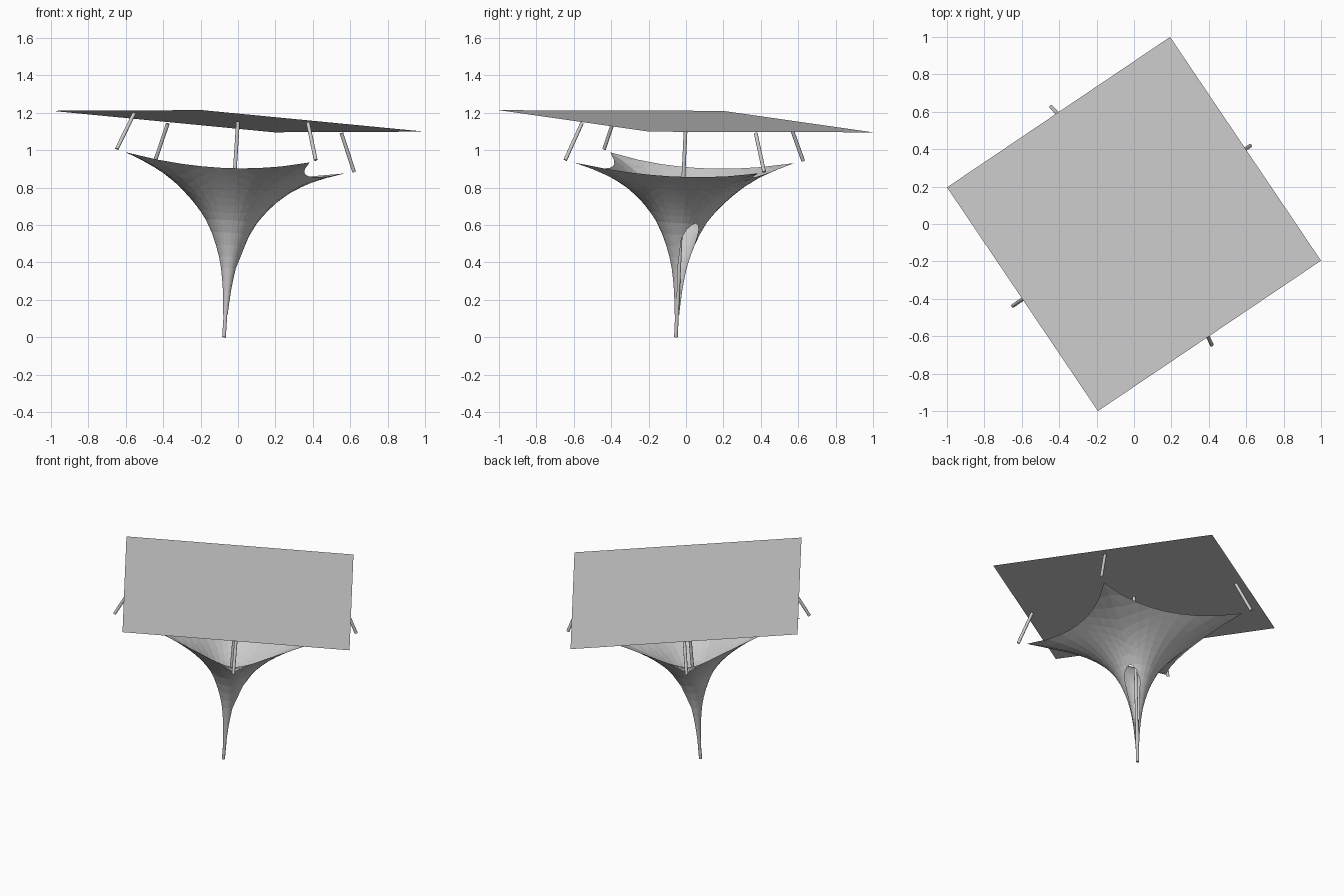
import bpy, bmesh, math
from mathutils import Vector, Matrix

if "Cube" in bpy.data.objects:
    bpy.data.objects.remove(bpy.data.objects["Cube"])

# Everything is built upright, then leaned along the mast axis
BASE = Vector((-0.075, -0.054, 0.0))
AXIS = Vector((0.075, 0.054, 1.155)).normalized()
LEAN = (Matrix.Translation(BASE)
        @ Vector((0, 0, 1)).rotation_difference(AXIS).to_matrix().to_4x4()
        @ Matrix.Rotation(math.radians(34), 4, 'Z'))

grey = bpy.data.materials.new("light_grey")
grey.diffuse_color = (0.6, 0.6, 0.6, 1)
grey.use_nodes = True
grey.node_tree.nodes["Principled BSDF"].inputs["Base Color"].default_value = grey.diffuse_color


def finish(name, bm):
    bmesh.ops.transform(bm, matrix=LEAN, verts=bm.verts)
    me = bpy.data.meshes.new(name)
    bm.to_mesh(me)
    bm.free()
    me.materials.append(grey)
    ob = bpy.data.objects.new(name, me)
    bpy.context.collection.objects.link(ob)
    return ob


def rod(name, a, b, radius=0.01):
    a, b = Vector(a), Vector(b)
    d = b - a
    m = (Matrix.Translation((a + b) / 2)
         @ Vector((0, 0, 1)).rotation_difference(d).to_matrix().to_4x4())
    bm = bmesh.new()
    bmesh.ops.create_cone(bm, cap_ends=True, segments=16, radius1=radius,
                          radius2=radius, depth=d.length, matrix=m)
    for f in bm.faces:
        f.smooth = len(f.verts) == 4
    finish(name, bm)


# Flat square roof sheet
bm = bmesh.new()
h = 0.721
bm.faces.new([bm.verts.new((x, y, 1.158))
              for x, y in ((-h, -h), (h, -h), (h, h), (-h, h))])
finish("roof_sheet", bm)

# Central mast and the four leaning struts
rod("mast", (0, 0, 0), (0, 0, 1.155))
for i in range(4):
    c, s = math.cos(i * math.pi / 2), math.sin(i * math.pi / 2)
    rod(f"strut_{i + 1}", (0.767 * c, 0.767 * s, 0.948), (0.67 * c, 0.67 * s, 1.147))

# Membrane funnel: narrow neck profile as (radius, height)
NECK = [(.012, .12), (.016, .18), (.022, .25), (.030, .31), (.040, .37),
        (.055, .43), (.075, .49), (.102, .555), (.137, .62)]
SEG, UPPER = 32, 7


def neck_radius(z):
    for (r0, z0), (r1, z1) in zip(NECK, NECK[1:]):
        if z <= z1:
            return r0 + (r1 - r0) * (z - z0) / (z1 - z0)
    return NECK[-1][0]


def rim(i):
    """Scalloped edge between neighbouring corners: angle, radius, height."""
    n = SEG // 4
    t = 0.5 - 0.5 * math.tan(math.pi / 4 * (1 - 2 * (i % n) / n))
    sag = 4 * t * (1 - t)
    p = Vector((0.71 * (1 - t), 0.71 * t)) - Vector((1, 1)) * 0.0707 * sag
    return math.atan2(p.y, p.x) + (i // n) * math.pi / 2, p.length, 0.935 - 0.05 * sag


def arch(i):
    """Height of the arched opening at a column, zero outside it."""
    k = abs((i + SEG // 2) % SEG - SEG // 2) / (SEG / 8)
    return 0.37 + 0.25 * math.sqrt(1 - k * k) if k <= 1 else 0.0


def column(i):
    a, R, Z = rim(i)
    inside = 0 < arch(i) and arch(i) > 0.371
    pts = []
    for r, z in NECK:
        z = max(z, arch(i)) if inside else z
        pts.append((neck_radius(z), z))
    r0, z0 = NECK[-1]
    k = 0.085 + (R - 0.4) * 0.16
    r1, z1 = r0 + k, z0 + 1.5 * k
    for j in range(1, UPPER + 1):
        t = j / UPPER
        pts.append(((1 - t) ** 2 * r0 + 2 * t * (1 - t) * r1 + t * t * R,
                    (1 - t) ** 2 * z0 + 2 * t * (1 - t) * z1 + t * t * Z))
    return [(r * math.cos(a), r * math.sin(a), z) for r, z in pts]


bm = bmesh.new()
cols = [[bm.verts.new(p) for p in column(i)] for i in range(SEG)]
for i in range(SEG):
    n = (i + 1) % SEG
    for j in range(len(cols[0]) - 1):
        # leave out the part of the neck below the arch
        if all(cols[c][j + 1].co.z <= arch(c) + 1e-4 for c in (i, n)):
            continue
        bm.faces.new((cols[i][j], cols[n][j], cols[n][j + 1], cols[i][j + 1]))
bmesh.ops.remove_doubles(bm, verts=bm.verts, dist=0.0005)
bmesh.ops.delete(bm, geom=[v for v in bm.verts if not v.link_faces], context='VERTS')
bmesh.ops.triangulate(bm, faces=bm.faces)
finish("membrane_funnel", bm)
